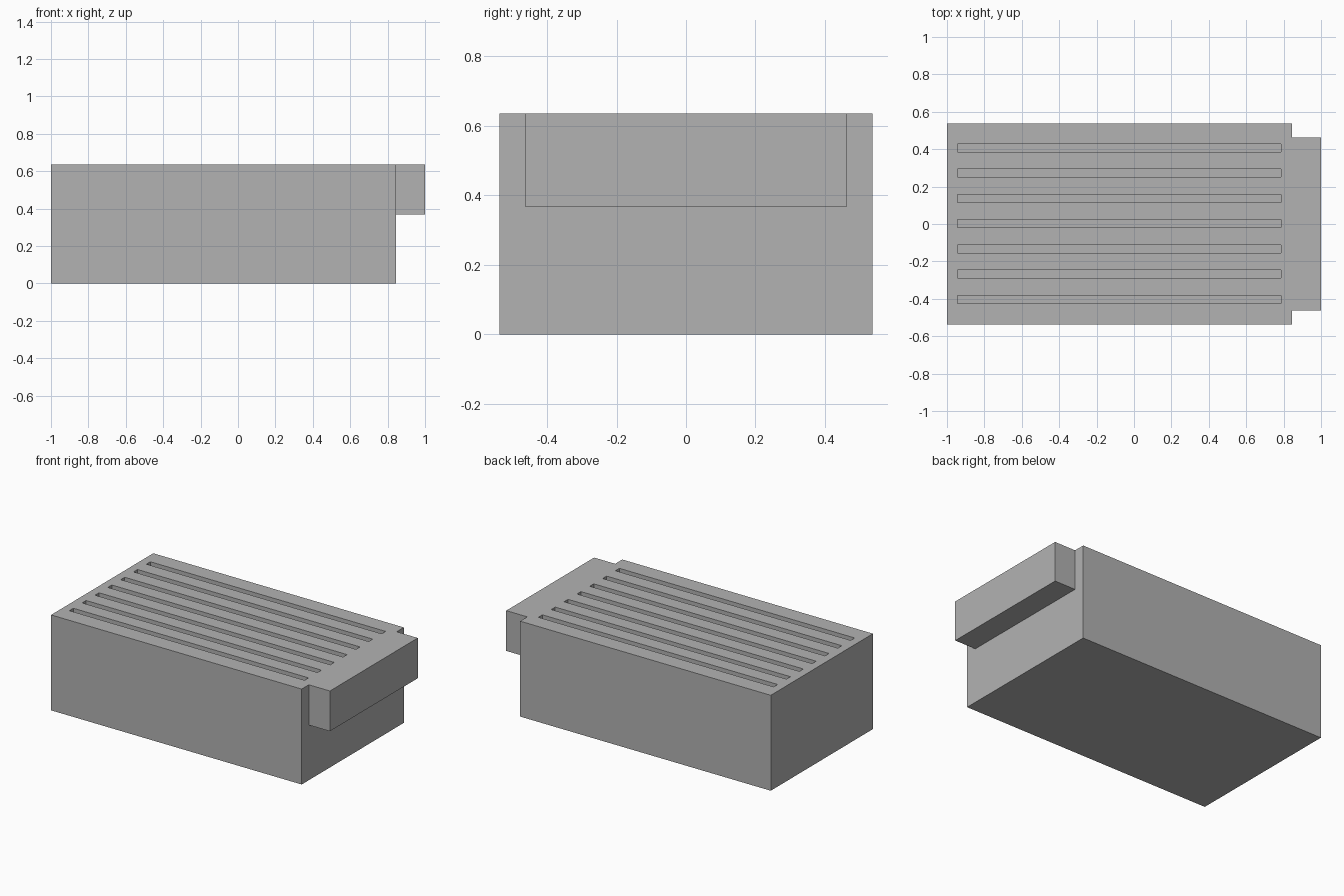
import bpy

old = bpy.data.objects.get("Cube")
if old:
    bpy.data.objects.remove(old, do_unlink=True)

# Single grey finish
grey = bpy.data.materials.new("mid_grey")
grey.use_nodes = True
colour = (0.448, 0.448, 0.448, 1)
grey.diffuse_color = colour
grey.node_tree.nodes["Principled BSDF"].inputs["Base Color"].default_value = colour

TOP = 0.635
BODY_END = 0.845
SLOT_DEPTH = 0.05


def box(name, low, high):
    """Axis-aligned box between two corners."""
    centre = [(a + b) / 2 for a, b in zip(low, high)]
    bpy.ops.mesh.primitive_cube_add(size=1, location=centre)
    obj = bpy.context.object
    obj.name = name
    obj.scale = [b - a for a, b in zip(low, high)]
    bpy.ops.object.transform_apply(location=True, rotation=False, scale=True)
    obj.data.materials.append(grey)
    return obj


def combine(target, tool, operation):
    """Apply a boolean and discard the tool object."""
    mod = target.modifiers.new(tool.name, 'BOOLEAN')
    mod.operation = operation
    mod.solver = 'EXACT'
    mod.object = tool
    bpy.context.view_layer.objects.active = target
    bpy.ops.object.modifier_apply(modifier=mod.name)
    bpy.data.objects.remove(tool, do_unlink=True)


# Main block with a narrower overhanging lip at one end
body = box("slotted_block", (-1, -0.537, 0), (BODY_END, 0.537, TOP))
lip = box("end_lip", (0.82, -0.462, 0.367), (1, 0.462, TOP))
combine(body, lip, 'UNION')

# Seven long shallow grooves across the top
for i in range(-3, 4):
    y = i * 0.135 + 0.002
    slot = box("slot_cutter", (-0.945, y - 0.021, TOP - SLOT_DEPTH),
               (0.787, y + 0.021, TOP + 0.1))
    slot.hide_render = True
    combine(body, slot, 'DIFFERENCE')
